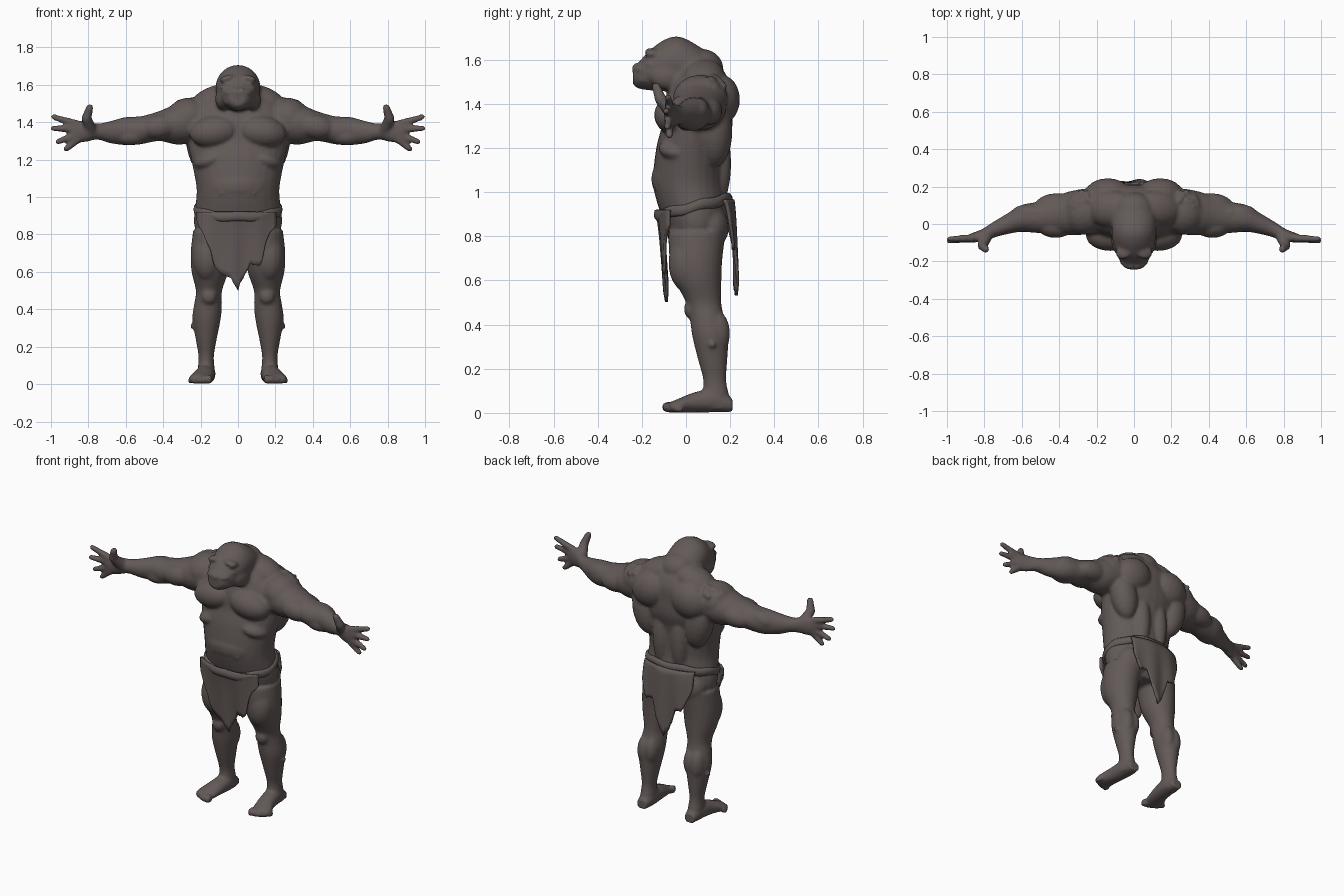
import bpy
import bmesh
import math
import random
from mathutils import Matrix, Vector

random.seed(4)
default_cube = bpy.data.objects.get("Cube")
if default_cube:
    bpy.data.objects.remove(default_cube, do_unlink=True)

# One flat colour for skin and cloth
hide_colour = (0.125, 0.102, 0.096, 1)
hide_material = bpy.data.materials.new("dull brown hide")
hide_material.use_nodes = True
hide_material.diffuse_color = hide_colour
shader = hide_material.node_tree.nodes["Principled BSDF"]
shader.inputs["Base Color"].default_value = hide_colour
shader.inputs["Roughness"].default_value = 0.8

# Unit ball reused by every rounded form
ball = bmesh.new()
bmesh.ops.create_uvsphere(ball, u_segments=18, v_segments=11, radius=1)
ball.verts.index_update()
ball_points = [v.co.copy() for v in ball.verts]
ball_faces = [[v.index for v in face.verts] for face in ball.faces]
ball.free()


def catmull(a, b, c, d, t):
    return 0.5 * (2 * b + (c - a) * t + (2 * a - 5 * b + 4 * c - d) * t * t
                  + (3 * b - a - 3 * c + d) * t ** 3)


def loft(bm, axis, rows, sides=28, steps=4):
    """Closed tube of ellipses; each row is position, centre pair, radius pair."""
    smooth_rows = []
    for i in range(len(rows) - 1):
        near = [rows[max(i - 1, 0)], rows[i], rows[i + 1], rows[min(i + 2, len(rows) - 1)]]
        for s in range(steps):
            smooth_rows.append([catmull(*values, s / steps) for values in zip(*near)])
    smooth_rows.append(rows[-1])
    rings = []
    for pos, ca, cb, ra, rb in smooth_rows:
        ring = []
        for k in range(sides):
            angle = math.tau * k / sides
            point = [ca + ra * math.cos(angle), cb + rb * math.sin(angle)]
            point.insert("xyz".index(axis), pos)
            ring.append(bm.verts.new(point))
        rings.append(ring)
    for low, high in zip(rings, rings[1:]):
        for k in range(sides):
            n = (k + 1) % sides
            bm.faces.new((low[k], low[n], high[n], high[k]))
    bm.faces.new(rings[0][::-1])
    bm.faces.new(rings[-1])


def blob(bm, centre, radii, tilt=0):
    """Ellipsoid, optionally tilted around the y axis."""
    place = (Matrix.Translation(centre) @ Matrix.Rotation(tilt, 4, "Y")
             @ Matrix.Diagonal((*radii, 1)))
    verts = [bm.verts.new(place @ point) for point in ball_points]
    for face in ball_faces:
        bm.faces.new([verts[i] for i in face])


def pair(bm, centre, radii, tilt=0):
    """Matching ellipsoids on the left and right."""
    for side in (1, -1):
        blob(bm, (side * centre[0], *centre[1:]), radii, side * tilt)


def digit(bm, start, end, r_start, r_end):
    """Tapered finger made of overlapping balls."""
    for i in range(10):
        t = i / 9
        r = r_start + (r_end - r_start) * t
        pair(bm, Vector(start).lerp(Vector(end), t), (r, r, r))


def finish(bm, name):
    bmesh.ops.recalc_face_normals(bm, faces=bm.faces)
    mesh = bpy.data.meshes.new(name)
    bm.to_mesh(mesh)
    bm.free()
    mesh.materials.append(hide_material)
    mesh.polygons.foreach_set("use_smooth", [True] * len(mesh.polygons))
    obj = bpy.data.objects.new(name, mesh)
    bpy.context.collection.objects.link(obj)
    return obj


body = bmesh.new()

# Torso
loft(body, "z", [
    (.74, 0, .04, .19, .11), (.85, 0, .045, .235, .14), (.95, 0, .03, .228, .16),
    (1.05, 0, .015, .222, .165), (1.2, 0, .025, .25, .16), (1.3, 0, .05, .27, .16),
    (1.4, 0, .055, .28, .155), (1.48, 0, .065, .25, .14), (1.55, 0, .06, .16, .11),
    (1.61, 0, .04, .07, .07)])
blob(body, (0, -.03, 1.06), (.19, .128, .12))                 # belly
pair(body, (.125, -.06, 1.35), (.135, .085, .085), .15)       # chest
pair(body, (.12, .08, 1.515), (.15, .1, .08), .35)            # trapezius
pair(body, (.14, .16, 1.42), (.125, .085, .11), .3)           # shoulder blades
pair(body, (.19, .13, 1.27), (.085, .08, .16), .2)            # side back muscles
pair(body, (.065, .14, 1.13), (.058, .065, .2))               # lower back
pair(body, (.105, .11, .84), (.11, .085, .1))                 # buttocks
pair(body, (.14, -.03, 1.2), (.1, .095, .05), .3)             # ribs
for x in (.025, .06, .085):                                   # belly warts
    pair(body, (x, -.148 + x * .2, 1.04 - x * .2), (.011, .011, .011))

# Head
loft(body, "y", [
    (.14, 0, 1.52, .09, .07), (.06, 0, 1.555, .115, .105), (-.03, 0, 1.585, .12, .12),
    (-.1, 0, 1.575, .112, .115), (-.17, 0, 1.55, .09, .088), (-.22, 0, 1.527, .06, .055),
    (-.24, 0, 1.525, .04, .035)])
blob(body, (0, .07, 1.56), (.11, .1, .09))                    # nape
pair(body, (.08, -.08, 1.525), (.042, .085, .06))             # jaw
pair(body, (.06, -.155, 1.635), (.042, .035, .016), .25)      # brows
pair(body, (.064, -.165, 1.607), (.017, .017, .014))          # eyes
pair(body, (.066, -.16, 1.585), (.03, .03, .01), .2)          # lower eyelids
blob(body, (0, -.193, 1.56), (.08, .055, .02))                # upper lip
blob(body, (0, -.185, 1.508), (.078, .053, .024))             # lower lip
pair(body, (.02, -.228, 1.578), (.012, .012, .01))            # nostrils

# Arms and legs
for side in (1, -1):
    arm = [(.18, .07, 1.41, .12, .11), (.32, .06, 1.39, .12, .11), (.42, .05, 1.38, .1, .08),
           (.52, .035, 1.357, .083, .075), (.6, .03, 1.353, .072, .075),
           (.68, 0, 1.347, .055, .06), (.75, -.03, 1.35, .043, .043),
           (.81, -.06, 1.35, .034, .055), (.88, -.077, 1.347, .023, .062)]
    loft(body, "x", [(side * row[0], *row[1:]) for row in arm])
    leg = [(.82, .125, .05, .115, .13), (.7, .145, .045, .108, .12), (.6, .15, .055, .098, .105),
           (.5, .155, .08, .07, .08), (.43, .16, .095, .074, .078), (.35, .168, .11, .076, .082),
           (.25, .17, .12, .058, .068), (.15, .17, .13, .041, .052), (.08, .17, .135, .045, .06),
           (.02, .17, .14, .043, .063)]
    loft(body, "z", [(z, side * x, *rest) for z, x, *rest in leg])
    foot = [(.21, .17, .035, .035, .032), (.13, .17, .055, .05, .053), (.04, .18, .048, .054, .046),
            (-.03, .197, .034, .062, .032), (-.07, .202, .026, .058, .024)]
    loft(body, "y", [(y, side * x, *rest) for y, x, *rest in foot])

pair(body, (.27, .065, 1.425), (.12, .125, .105), .35)        # shoulders
pair(body, (.42, -.01, 1.375), (.1, .065, .065), .15)         # biceps
pair(body, (.41, .1, 1.37), (.12, .065, .065), .15)           # triceps
pair(body, (.57, .055, 1.375), (.09, .05, .052), .2)          # forearm top
pair(body, (.58, 0, 1.325), (.09, .045, .047))                # forearm underside
pair(body, (.165, 0, .68), (.08, .08, .13))                   # thighs
pair(body, (.155, .025, .47), (.042, .035, .045))             # kneecaps
pair(body, (.185, .14, .36), (.05, .06, .1))                  # outer calves
pair(body, (.14, .14, .37), (.045, .058, .09))                # inner calves
pair(body, (.246, .12, .31), (.013, .013, .013))              # shin warts

# Fingers, thumbs and toes
for base_z, tip in ((1.39, (.985, -.08, 1.428)), (1.363, (.987, -.09, 1.367)),
                    (1.335, (.962, -.085, 1.296)), (1.307, (.918, -.075, 1.257))):
    digit(body, (.86, -.075, base_z), tip, .022, .016)
digit(body, (.79, -.065, 1.365), (.81, -.115, 1.42), .034, .027)
digit(body, (.81, -.115, 1.42), (.793, -.135, 1.478), .027, .02)
for i in range(5):
    size = .026 - .002 * i
    pair(body, (.155 + .025 * i, -.08 + .003 * i * i, size), (size * .75, size * 1.2, size))

# Warts over shoulders and upper arms
for i in range(26):
    yaw, pitch = random.uniform(.2, 2.4), random.uniform(.5, 1.2)
    out = Vector((math.cos(yaw) * math.cos(pitch), math.sin(yaw) * math.cos(pitch), math.sin(pitch)))
    r = random.uniform(.008, .014)
    pair(body, (.25 + out.x * .12, .07 + out.y * .13, 1.425 + out.z * .11), (r, r, r))
for i in range(7):
    pair(body, (.5 + .02 * i, random.uniform(.02, .07), 1.426 - .002 * i), (.012, .012, .01))

troll = finish(body, "body")
remesh = troll.modifiers.new("fuse", "REMESH")
remesh.mode = "VOXEL"
remesh.voxel_size = .01
remesh.use_smooth_shade = True
soften = troll.modifiers.new("soften", "SMOOTH")
soften.factor = .5
soften.iterations = 3

# Rolled waistband, higher at the back
band = bmesh.new()
rings = []
for i in range(64):
    turn = math.tau * i / 64
    out = Vector((math.cos(turn), math.sin(turn), 0))
    middle = Vector((out.x * .222, .033 + out.y * .163, 0))
    middle.z = .925 + .24 * middle.y + .004 * math.sin(turn * 7)
    ring = []
    for k in range(10):
        a = math.tau * k / 10
        ring.append(band.verts.new(middle + out * .016 * math.cos(a) + Vector((0, 0, .026 * math.sin(a)))))
    rings.append(ring)
for i, ring in enumerate(rings):
    after = rings[(i + 1) % len(rings)]
    for k in range(10):
        n = (k + 1) % 10
        band.faces.new((ring[k], ring[n], after[n], after[k]))
finish(band, "waistband")


def flap(name, hem, top, top_depth, low_y):
    """Hanging cloth with a ragged hem given as x, z points."""
    bm = bmesh.new()
    columns = []
    for (x0, z0), (x1, z1) in zip(hem, hem[1:]):
        for s in range(4):
            x, z = x0 + (x1 - x0) * s / 4, z0 + (z1 - z0) * s / 4
            ragged = z + random.uniform(-.01, .01)
            column = []
            for row in range(11):
                height = top + (ragged - top) * row / 10
                drop = min(1, (top - height) / .4) ** .6
                high_y = .033 + top_depth * math.sqrt(1 - (x / .26) ** 2)
                y = high_y + (low_y - high_y) * drop + .007 * math.sin(x * 45) * drop
                column.append(bm.verts.new((x, y, height)))
            columns.append(column)
    for left, right in zip(columns, columns[1:]):
        for k in range(10):
            bm.faces.new((left[k], right[k], right[k + 1], left[k + 1]))
    thick = finish(bm, name).modifiers.new("thickness", "SOLIDIFY")
    thick.thickness = .014
    thick.offset = 0


# Loincloth front and back
flap("front_loincloth", [
    (-.22, .87), (-.15, .73), (-.12, .61), (-.05, .58), (0, .51), (.04, .6), (.07, .65),
    (.12, .63), (.15, .77), (.22, .88)], .92, -.17, -.088)
flap("back_loincloth", [
    (-.18, .87), (-.12, .71), (-.08, .73), (-.04, .6), (0, .53), (.05, .64), (.08, .76),
    (.13, .73), (.18, .88)], .965, .18, .228)
